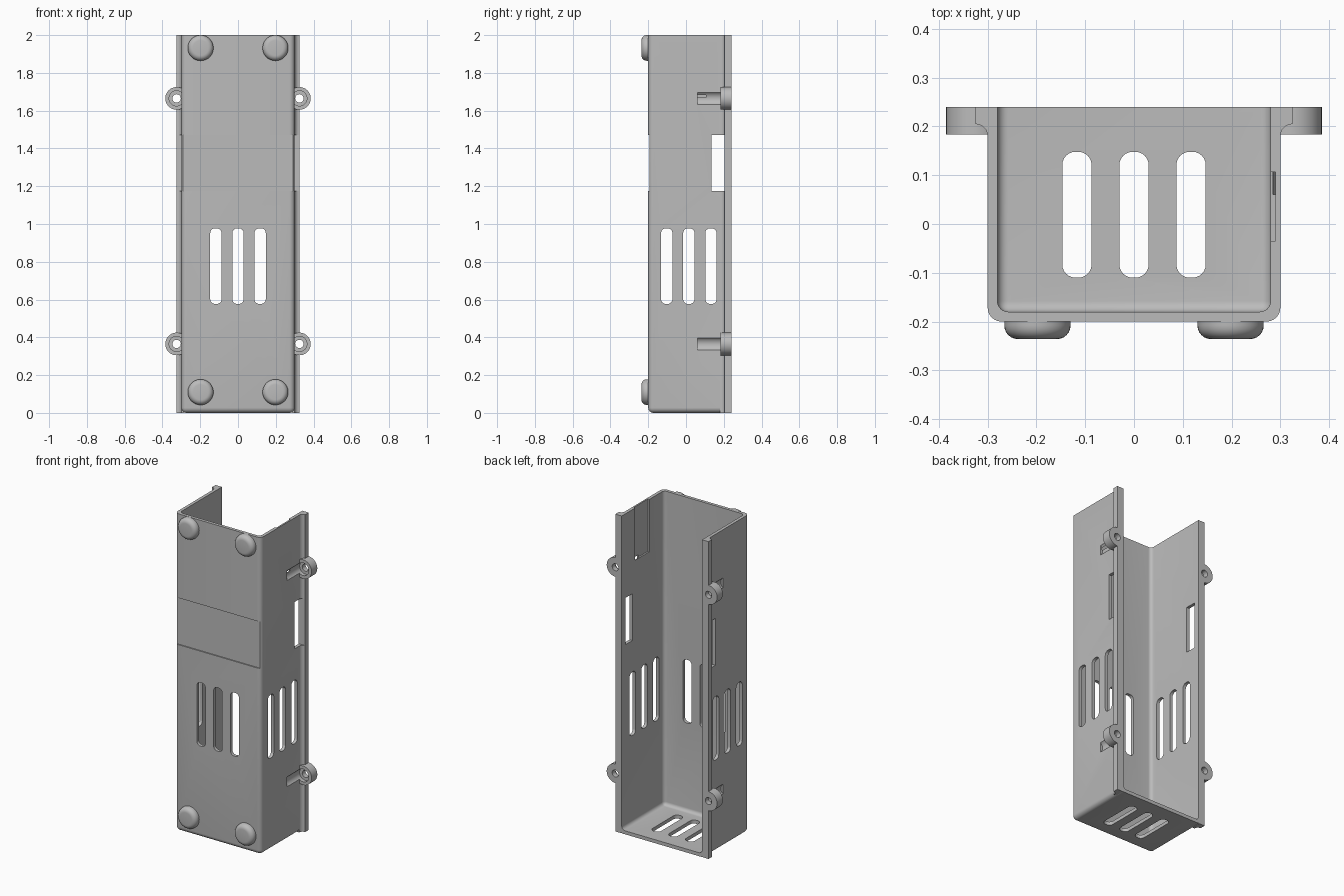
import bpy, bmesh, math
from mathutils import Matrix, Vector

if "Cube" in bpy.data.objects:
    bpy.data.objects.remove(bpy.data.objects["Cube"], do_unlink=True)

grey = bpy.data.materials.new("grey_plastic")
grey.use_nodes = True
grey.diffuse_color = (0.5, 0.5, 0.5, 1)
grey.node_tree.nodes["Principled BSDF"].inputs["Base Color"].default_value = (0.5, 0.5, 0.5, 1)


def finish(bm, name):
    bmesh.ops.recalc_face_normals(bm, faces=bm.faces)
    mesh = bpy.data.meshes.new(name)
    bm.to_mesh(mesh)
    bm.free()
    mesh.materials.append(grey)
    obj = bpy.data.objects.new(name, mesh)
    bpy.context.collection.objects.link(obj)
    return obj


def box(name, lo, hi, radius=0, pick=None):
    """Box between two corners; edges accepted by pick(midpoint, axis) are rounded."""
    bm = bmesh.new()
    bmesh.ops.create_cube(bm, size=1)
    lo, hi = Vector(lo), Vector(hi)
    for v in bm.verts:
        v.co = Vector([lo[i] + (v.co[i] + 0.5) * (hi[i] - lo[i]) for i in range(3)])
    if radius:
        chosen = []
        for e in bm.edges:
            a, b = (v.co for v in e.verts)
            d = b - a
            axis = max(range(3), key=lambda i: abs(d[i]))
            if pick((a + b) / 2, axis):
                chosen.append(e)
        bmesh.ops.bevel(bm, geom=chosen, offset=radius, offset_type='OFFSET',
                        segments=6, profile=0.5, affect='EDGES')
    return finish(bm, name)


def cylinder(name, x, z, radius, y0, y1, round_front=0):
    """Cylinder along y, optionally with a rounded front rim."""
    bm = bmesh.new()
    bmesh.ops.create_cone(bm, cap_ends=True, segments=40, radius1=radius,
                          radius2=radius, depth=y1 - y0)
    bmesh.ops.transform(bm, verts=bm.verts, matrix=Matrix.Translation((x, (y0 + y1) / 2, z))
                        @ Matrix.Rotation(math.pi / 2, 4, 'X'))
    if round_front:
        rim = [e for e in bm.edges if all(v.co.y < y0 + 1e-4 for v in e.verts)]
        bmesh.ops.bevel(bm, geom=rim, offset=round_front, offset_type='OFFSET',
                        segments=6, profile=0.5, affect='EDGES')
    return finish(bm, name)


def combine(target, tool, operation):
    mod = target.modifiers.new("bool", 'BOOLEAN')
    mod.operation, mod.object, mod.solver = operation, tool, 'EXACT'
    bpy.context.view_layer.objects.active = target
    bpy.ops.object.modifier_apply(modifier=mod.name)
    bpy.data.objects.remove(tool, do_unlink=True)


def smooth(obj):
    bpy.ops.object.select_all(action='DESELECT')
    obj.select_set(True)
    bpy.context.view_layer.objects.active = obj
    bpy.ops.object.shade_smooth_by_angle(angle=math.radians(35))


def flange(side):
    """Back rim strip, blended into the wall by a concave fillet."""
    arc = [(0.325 - 0.025 * math.sin(t), 0.18 + 0.025 * math.cos(t))
           for t in (i * math.pi / 12 for i in range(7))]
    outline = [(0.285, 0.18), (0.285, 0.24), (0.325, 0.24)] + arc
    bm = bmesh.new()
    face = bm.faces.new([bm.verts.new((side * x, y, 0)) for x, y in outline])
    up = bmesh.ops.extrude_face_region(bm, geom=[face])["geom"]
    bmesh.ops.translate(bm, vec=(0, 0, 2), verts=[g for g in up if isinstance(g, bmesh.types.BMVert)])
    return finish(bm, "flange")


# Outer shell with rounded front corners and floor edges
case = box("case", (-0.30, -0.20, 0), (0.30, 0.24, 2), 0.028,
           lambda m, axis: (axis == 2 and m.y < 0) or (m.z < 0.01 and m.y < 0.2))

# Back flanges and screw ears
EARS = [(s * 0.325, z) for s in (-1, 1) for z in (0.365, 1.665)]
for side in (-1, 1):
    combine(case, flange(side), 'UNION')
for x, z in EARS:
    combine(case, cylinder("ear", x, z, 0.06, 0.183, 0.24), 'UNION')

# Inner cavity, open at the back and top
combine(case, box("cavity", (-0.28, -0.18, 0.022), (0.28, 0.4, 2.2), 0.022,
                  lambda m, axis: (axis == 2 and m.y < 0) or (m.z < 0.1 and m.y < 0.3)),
        'DIFFERENCE')

# Screw holes and screwdriver channels
for x, z in EARS:
    combine(case, cylinder("channel", x, z, 0.04, 0.06, 0.207), 'DIFFERENCE')
    combine(case, cylinder("hole", x, z, 0.022, 0.15, 0.3), 'DIFFERENCE')

# Ventilation slots in front, sides and floor
for i in (-1, 0, 1):
    c = i * 0.117
    combine(case, box("front_slot", (c - 0.03, -0.3, 0.577), (c + 0.03, -0.1, 0.977), 0.025,
                      lambda m, axis: axis == 1), 'DIFFERENCE')
    combine(case, box("side_slot", (-0.5, c - 0.015, 0.577), (0.5, c + 0.045, 0.977), 0.025,
                      lambda m, axis: axis == 0), 'DIFFERENCE')
    combine(case, box("floor_slot", (c - 0.03, -0.11, -0.1), (c + 0.03, 0.148, 0.1), 0.027,
                      lambda m, axis: axis == 2), 'DIFFERENCE')

# Side windows, shallow front band and inner wall groove
combine(case, box("window", (-0.5, 0.135, 1.175), (0.5, 0.205, 1.47)), 'DIFFERENCE')
combine(case, box("band", (-0.4, -0.3, 1.175), (0.4, -0.193, 1.47)), 'DIFFERENCE')
combine(case, box("groove", (0.2, -0.035, 1.67), (0.29, 0.107, 2.1)), 'DIFFERENCE')
smooth(case)

# Rounded feet on the front face
for x, side in ((-0.198, "right"), (0.198, "left")):
    for z, level in ((0.11, "lower"), (1.932, "upper")):
        smooth(cylinder(f"{level}_{side}_foot", x, z, 0.068, -0.236, -0.195, 0.028))
